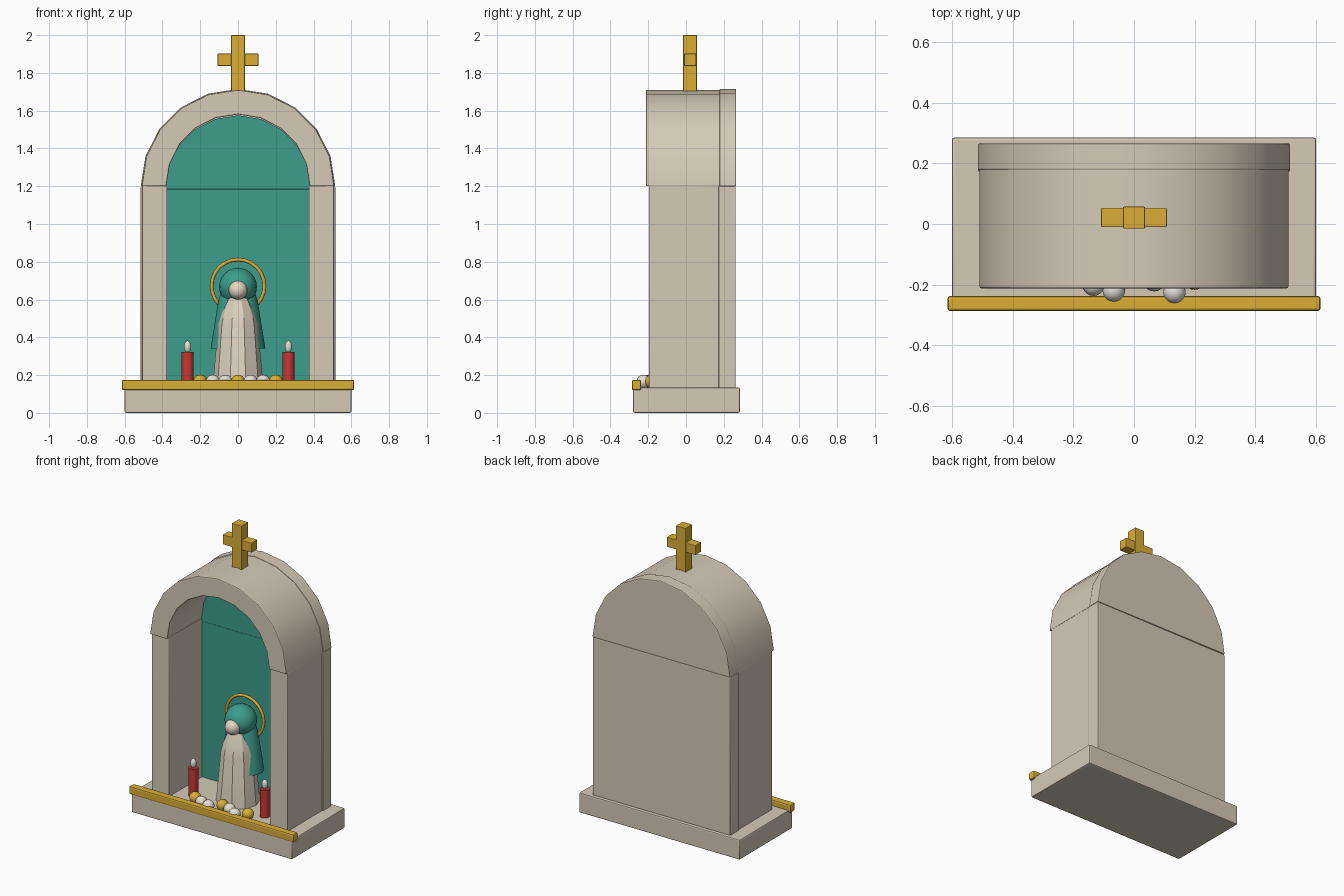
import bpy, bmesh, math
from mathutils import Matrix

old = bpy.data.objects.get("Cube")
if old:
    bpy.data.objects.remove(old, do_unlink=True)


def material(name, r, g, b):
    m = bpy.data.materials.new(name)
    m.use_nodes = True
    m.diffuse_color = (r, g, b, 1)
    m.node_tree.nodes["Principled BSDF"].inputs["Base Color"].default_value = (r, g, b, 1)
    return m


stone = material("warm stone", 0.66, 0.59, 0.47)
teal = material("teal", 0.045, 0.34, 0.26)
gold = material("gold", 0.70, 0.42, 0.037)
red = material("candle red", 0.57, 0.04, 0.037)
cream = material("robe cream", 0.74, 0.65, 0.52)
skin = material("pale skin", 0.78, 0.67, 0.55)
white = material("off white", 0.78, 0.74, 0.67)


def finish(bm, name, mat, bevel=0.0, angle=20):
    """Bevel sharp edges, then turn the bmesh into a shaded object."""
    bmesh.ops.recalc_face_normals(bm, faces=bm.faces)
    if bevel:
        sharp = [e for e in bm.edges if e.calc_face_angle(0) > math.radians(30)]
        bmesh.ops.bevel(bm, geom=sharp, offset=bevel, segments=2,
                        profile=0.5, affect='EDGES')
    me = bpy.data.meshes.new(name)
    bm.to_mesh(me)
    bm.free()
    me.materials.append(mat)
    ob = bpy.data.objects.new(name, me)
    bpy.context.collection.objects.link(ob)
    bpy.ops.object.select_all(action='DESELECT')
    ob.select_set(True)
    bpy.context.view_layer.objects.active = ob
    bpy.ops.object.shade_smooth_by_angle(angle=math.radians(angle))
    return ob


def box(name, mat, xs, ys, zs, bevel=0.006):
    bm = bmesh.new()
    bmesh.ops.create_cube(bm, size=1)
    for v in bm.verts:
        for i, (lo, hi) in enumerate((xs, ys, zs)):
            v.co[i] = hi if v.co[i] > 0 else lo
    return finish(bm, name, mat, bevel)


def half_round(name, mat, outer, y0, y1, inner=0, z=1.2, bevel=0.006, steps=10):
    """Half disc, or half ring when an inner radius is given, extruded along y."""
    def arc(r):
        return [(r * math.cos(math.pi * i / steps), z + r * math.sin(math.pi * i / steps))
                for i in range(steps + 1)]
    pts = arc(outer) + (arc(inner)[::-1] if inner else [])
    bm = bmesh.new()
    front = bm.faces.new([bm.verts.new((x, y0, h)) for x, h in pts])
    ext = bmesh.ops.extrude_face_region(bm, geom=[front], use_keep_orig=True)
    verts = [g for g in ext["geom"] if isinstance(g, bmesh.types.BMVert)]
    bmesh.ops.translate(bm, verts=verts, vec=(0, y1 - y0, 0))
    return finish(bm, name, mat, bevel)


def lathe(name, mat, profile, sides, x, y, y_scale=1.0, angle=20, turn=0.0):
    """Closed solid of revolution from (radius, height) pairs."""
    bm = bmesh.new()
    rings = []
    for r, z in profile:
        rings.append([bm.verts.new((x + r * math.sin(turn + math.tau * i / sides),
                                    y - y_scale * r * math.cos(turn + math.tau * i / sides), z))
                      for i in range(sides)])
    for a, b in zip(rings, rings[1:]):
        for i in range(sides):
            j = (i + 1) % sides
            bm.faces.new((a[i], a[j], b[j], b[i]))
    bm.faces.new(rings[0])
    bm.faces.new(rings[-1])
    return finish(bm, name, mat, angle=angle)


def ball(name, mat, centre, radius, stretch=1.0):
    bm = bmesh.new()
    bmesh.ops.create_uvsphere(bm, u_segments=20, v_segments=12, radius=radius,
                              matrix=Matrix.Translation(centre) @ Matrix.Diagonal((1, 1, stretch, 1)))
    return finish(bm, name, mat, angle=40)


# Plinth and front ledge
box("plinth", stone, (-0.6, 0.6), (-0.28, 0.285), (0, 0.135), 0.008)
box("front_ledge", gold, (-0.615, 0.615), (-0.287, -0.237), (0.12, 0.175), 0.01)

# Niche walls, back and arch
for side, s in (("left", 1), ("right", -1)):
    box(side + "_pillar", stone, sorted((s * 0.375, s * 0.508)), (-0.197, 0.18), (0.13, 1.205))
box("back_wall", stone, (-0.515, 0.515), (0.172, 0.263), (0.13, 1.2))
half_round("back_arch", stone, 0.515, 0.177, 0.266)
half_round("front_arch", stone, 0.51, -0.212, 0.185, inner=0.38)

# Painted niche lining
box("niche_panel", teal, (-0.385, 0.385), (0.15, 0.18), (0.13, 1.185), 0.004)
half_round("niche_arch_panel", teal, 0.39, 0.152, 0.182, z=1.185, bevel=0)

# Cross on top
box("cross_upright", gold, (-0.036, 0.036), (-0.015, 0.057), (1.69, 2.0), 0.003)
box("cross_arm", gold, (-0.108, 0.108), (-0.01, 0.053), (1.837, 1.902), 0.003)

# Robed figure
lathe("robe", cream, [(0.135, 0.13), (0.105, 0.47), (0.09, 0.53), (0.05, 0.62)],
      10, 0, 0.0, turn=math.pi / 10)
lathe("veil", teal, [(0.145, 0.34), (0.105, 0.59), (0.075, 0.68)], 16, 0, 0.045,
      y_scale=0.8, angle=30)
ball("veil_hood", teal, (0, 0.03, 0.668), 0.1)
ball("face", skin, (0, -0.055, 0.65), 0.05)

# Halo ring
bm = bmesh.new()
rings = []
for i in range(24):
    a = math.tau * i / 24
    ring = []
    for k in range(8):
        t = math.tau * k / 8
        r = 0.14 + 0.01 * math.cos(t)
        ring.append(bm.verts.new((r * math.cos(a), 0.075 + 0.01 * math.sin(t),
                                  0.672 + r * math.sin(a))))
    rings.append(ring)
for i in range(24):
    a, b = rings[i - 1], rings[i]
    for k in range(8):
        bm.faces.new((a[k - 1], a[k], b[k], b[k - 1]))
finish(bm, "halo", gold, angle=50)

# Candles
for side, s in (("left", 1), ("right", -1)):
    lathe(side + "_candle", red, [(0.031, 0.13), (0.031, 0.322)], 16, s * 0.267, -0.095, angle=30)
    ball(side + "_flame", white, (s * 0.267, -0.095, 0.35), 0.019, 1.7)

# Row of flower beads, every third one gold
for i, y in enumerate((-0.17, -0.2, -0.22, -0.165, -0.185, -0.225, -0.18)):
    ball("flower_%d" % (i + 1), white if i % 3 else gold, ((i - 3) / 15, y, 0.165), 0.037)
